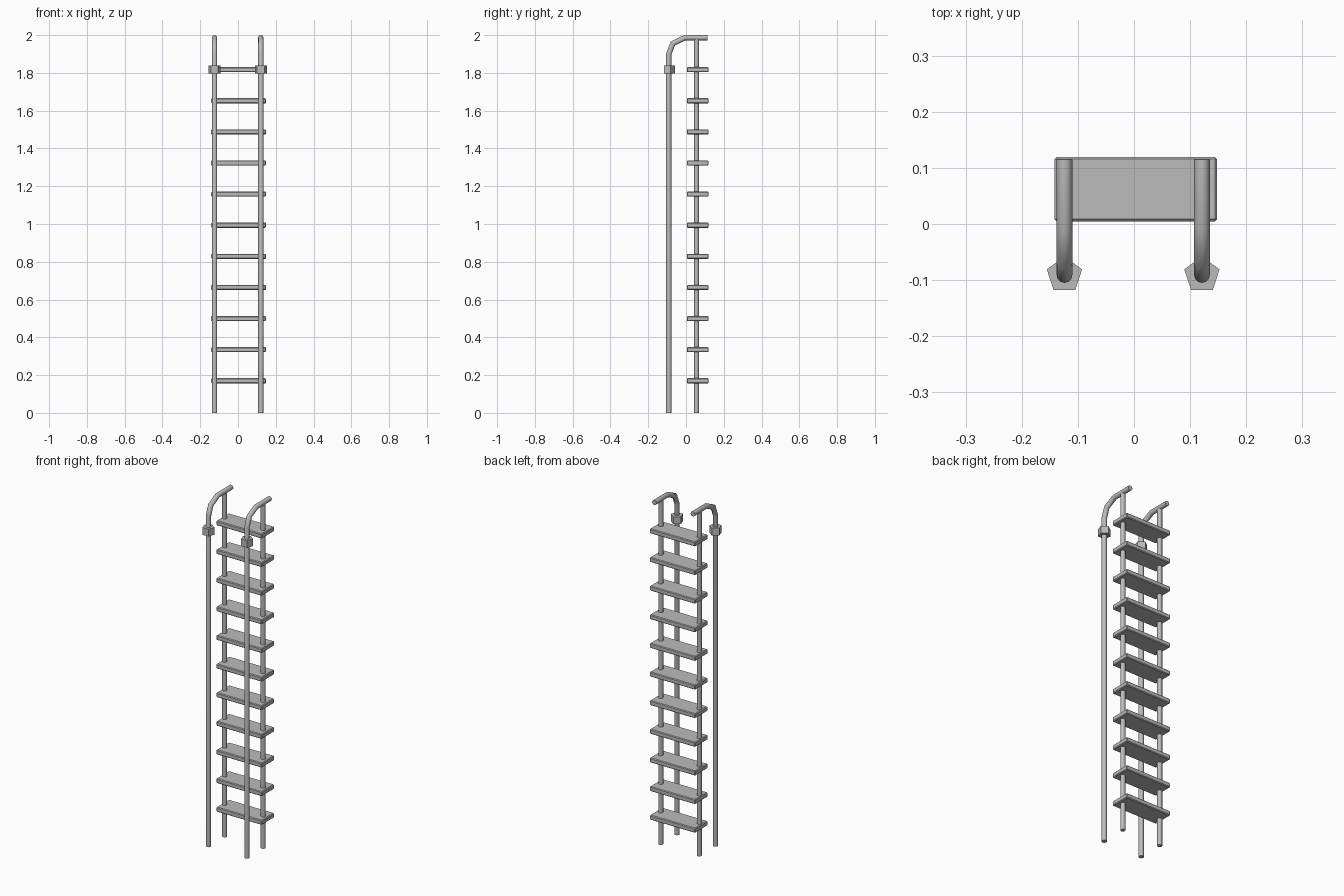
import bpy, bmesh, math
from mathutils import Matrix, Vector

if "Cube" in bpy.data.objects:
    bpy.data.objects.remove(bpy.data.objects["Cube"], do_unlink=True)

metal = bpy.data.materials.new("grey_metal")
metal.use_nodes = True
GREY = (0.5, 0.5, 0.5, 1)
metal.diffuse_color = GREY
metal.node_tree.nodes["Principled BSDF"].inputs["Base Color"].default_value = GREY

SIDES = {"right": -0.124, "left": 0.121}   # x of each pair of tubes
RAIL_Y, POST_Y, RADIUS = -0.091, 0.056, 0.014


def add_object(name, bm, smooth=False):
    mesh = bpy.data.meshes.new(name)
    bmesh.ops.recalc_face_normals(bm, faces=bm.faces[:])
    bm.to_mesh(mesh)
    bm.free()
    mesh.materials.append(metal)
    ob = bpy.data.objects.new(name, mesh)
    bpy.context.collection.objects.link(ob)
    if smooth:
        bpy.ops.object.select_all(action="DESELECT")
        ob.select_set(True)
        bpy.context.view_layer.objects.active = ob
        bpy.ops.object.shade_smooth_by_angle(angle=math.radians(50))
    return ob


def add_tube(name, x, path, radius=RADIUS, sides=12):
    """Sweep a ring along (y, z) points, mitring it at each bend."""
    bm = bmesh.new()
    pts = [Vector((x, y, z)) for y, z in path]
    rings = []
    for i, p in enumerate(pts):
        before = (p - pts[i - 1]).normalized() if i else None
        after = (pts[i + 1] - p).normalized() if i + 1 < len(pts) else None
        tangent = ((before or after) + (after or before)).normalized()
        stretch = 1 / tangent.dot(before or after)
        normal = Vector((1, 0, 0)).cross(tangent) * stretch
        ring = []
        for k in range(sides):
            a = math.tau * k / sides
            offset = Vector((math.cos(a), 0, 0)) + normal * math.sin(a)
            ring.append(bm.verts.new(p + offset * radius))
        rings.append(ring)
    for a, b in zip(rings, rings[1:]):
        for k in range(sides):
            n = (k + 1) % sides
            bm.faces.new((a[k], a[n], b[n], b[k]))
    bm.faces.new(rings[0])
    bm.faces.new(rings[-1])
    return add_object(name, bm, smooth=True)


# Tall handrails that curve back over the posts, the posts, and the collars
rail_path = [(RAIL_Y, 0), (RAIL_Y, 1.9), (-0.07, 1.955), (-0.007, 1.986), (0.115, 1.986)]
for side, x in SIDES.items():
    add_tube(f"{side}_handrail", x, rail_path)
    add_tube(f"{side}_post", x, [(POST_Y, 0), (POST_Y, 1.98)], 0.013)

    bm = bmesh.new()
    bmesh.ops.create_cone(bm, cap_ends=True, segments=5, radius1=0.033, radius2=0.033,
                          depth=0.042, matrix=Matrix.Translation((x, RAIL_Y, 1.817)))
    # Point of the pentagon faces the back
    bmesh.ops.rotate(bm, verts=bm.verts[:], cent=(x, RAIL_Y, 1.817),
                     matrix=Matrix.Rotation(0, 3, "Z"))
    add_object(f"{side}_collar", bm)

# Flat treads with a small chamfer
for i in range(11):
    bm = bmesh.new()
    bmesh.ops.create_cube(bm, size=1)
    bmesh.ops.scale(bm, verts=bm.verts[:], vec=(0.29, 0.115, 0.027))
    bmesh.ops.bevel(bm, geom=bm.edges[:], offset=0.004, segments=1, affect="EDGES")
    bmesh.ops.translate(bm, verts=bm.verts[:], vec=(0.003, 0.062, 0.17 + 0.1647 * i))
    add_object(f"tread_{i + 1}", bm)
